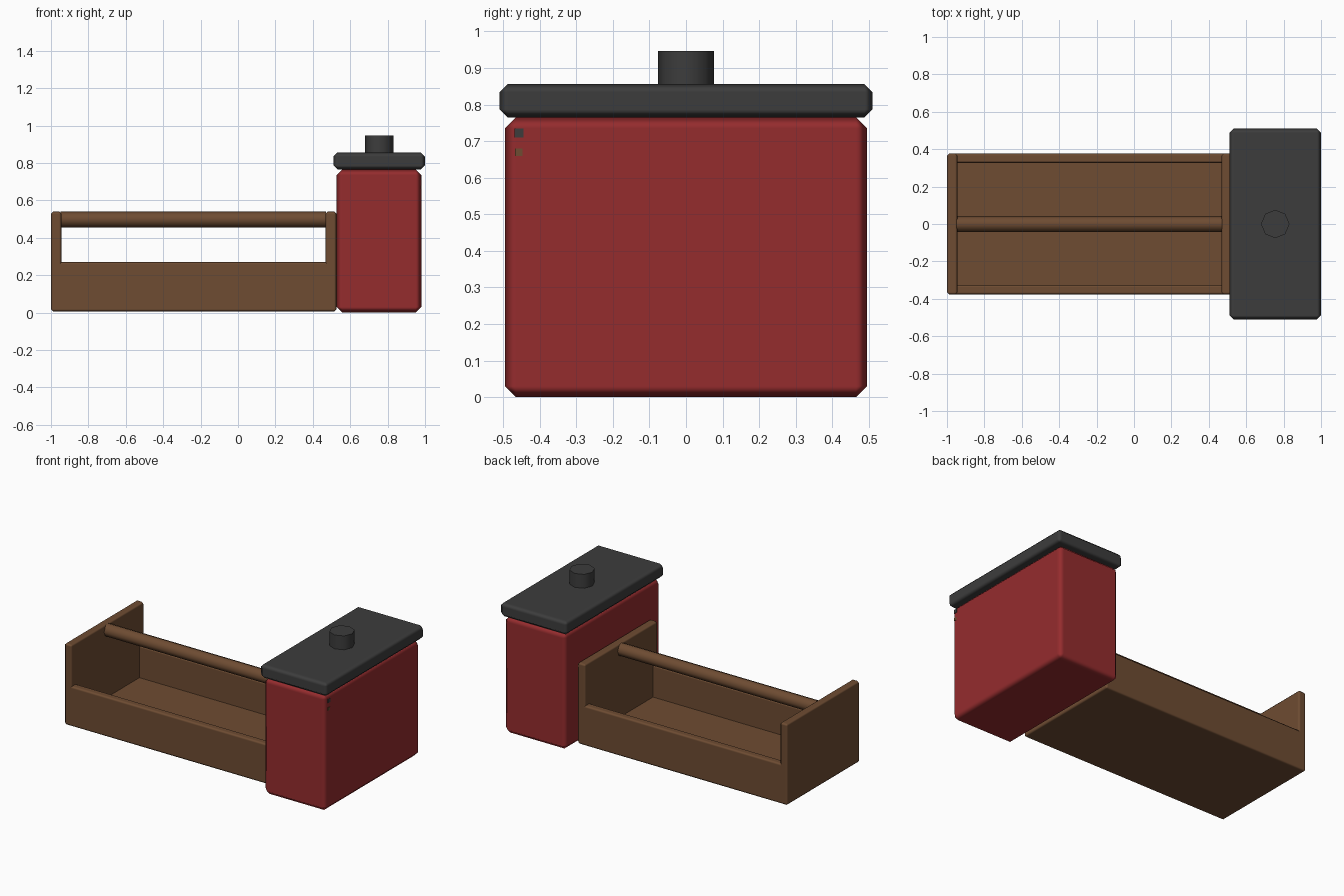
import bpy
import math

cube = bpy.data.objects.get("Cube")
if cube:
    bpy.data.objects.remove(cube, do_unlink=True)


def material(name, color):
    m = bpy.data.materials.new(name)
    m.use_nodes = True
    m.diffuse_color = (*color, 1)
    m.node_tree.nodes["Principled BSDF"].inputs["Base Color"].default_value = (*color, 1)
    return m


red = material("barn red", (0.30, 0.025, 0.027))
charcoal = material("charcoal", (0.046, 0.046, 0.046))
wood = material("brown wood", (0.156, 0.072, 0.032))


def finish(name, mat, bevel=0):
    ob = bpy.context.object
    ob.name = name
    ob.data.materials.append(mat)
    bpy.ops.object.transform_apply(location=False, rotation=True, scale=True)
    bpy.ops.object.shade_smooth_by_angle(angle=math.radians(50))
    if bevel:
        mod = ob.modifiers.new("Bevel", "BEVEL")
        mod.width = bevel
        mod.segments = 1
        mod.harden_normals = True
    return ob


def box(name, xs, ys, zs, mat, bevel=0):
    spans = (xs, ys, zs)
    bpy.ops.mesh.primitive_cube_add(size=1, location=[sum(s) / 2 for s in spans])
    bpy.context.object.scale = [s[1] - s[0] for s in spans]
    return finish(name, mat, bevel)


def rod(name, center, radius, length, mat, sides=8, rotation=(0, 0, 0)):
    bpy.ops.mesh.primitive_cylinder_add(vertices=sides, radius=radius, depth=length,
                                        location=center, rotation=rotation)
    return finish(name, mat)


# Tall storage box with overhanging lid and knob
box("storage_box", (0.527, 0.98), (-0.495, 0.495), (0, 0.765), red, 0.03)
box("lid", (0.51, 1.0), (-0.51, 0.51), (0.765, 0.856), charcoal, 0.022)
rod("lid_knob", (0.755, 0, 0.9), 0.076, 0.094, charcoal)

# Small marks on the outer face of the box
box("upper_mark", (0.978, 0.982), (-0.469, -0.445), (0.71, 0.735), charcoal)
box("lower_mark", (0.978, 0.982), (-0.467, -0.447), (0.66, 0.68), wood)

# Open wooden tray
W = 0.378
box("tray_floor", (-0.99, 0.515), (-W, W), (0.005, 0.06), wood, 0.013)
for side, sign in (("front", -1), ("back", 1)):
    ys = sorted((sign * 0.325, sign * W))
    box(side + "_board", (-0.985, 0.51), ys, (0.006, 0.27), wood, 0.013)
for side, xs in (("right", (-1.0, -0.943)), ("left", (0.467, 0.527))):
    box(side + "_end_board", xs, (-W, W), (0.005, 0.54), wood, 0.013)

# Carrying handle between the end boards
rod("handle", (-0.24, 0, 0.498), 0.042, 1.42, wood, rotation=(0, math.pi / 2, 0))
